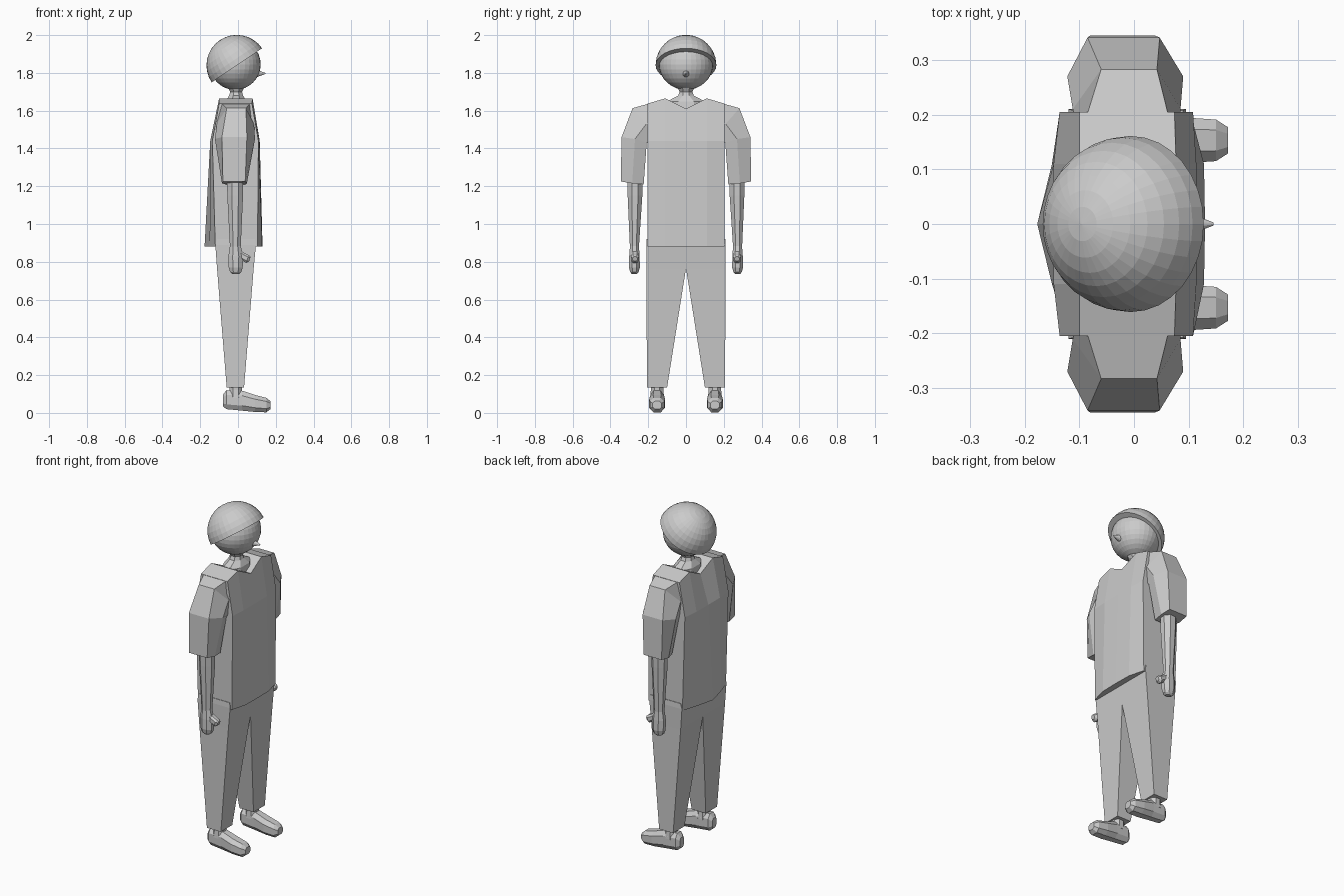
import bpy, bmesh, math
from mathutils import Matrix, Vector

if "Cube" in bpy.data.objects:
    bpy.data.objects.remove(bpy.data.objects["Cube"])

grey = bpy.data.materials.new("plain grey")
grey.diffuse_color = (0.6, 0.6, 0.6, 1)
grey.use_nodes = True
grey.node_tree.nodes["Principled BSDF"].inputs["Base Color"].default_value = grey.diffuse_color


def finish(name, bm):
    bmesh.ops.recalc_face_normals(bm, faces=bm.faces)
    me = bpy.data.meshes.new(name)
    bm.to_mesh(me)
    bm.free()
    me.materials.append(grey)
    ob = bpy.data.objects.new(name, me)
    bpy.context.collection.objects.link(ob)
    return ob


def loft(name, rings):
    """Skin a list of equal-length point rings and cap both ends."""
    bm = bmesh.new()
    vs = [[bm.verts.new(p) for p in r] for r in rings]
    n = len(vs[0])
    for a, b in zip(vs, vs[1:]):
        for i in range(n):
            j = (i + 1) % n
            bm.faces.new((a[i], a[j], b[j], b[i]))
    bm.faces.new(vs[0])
    bm.faces.new(vs[-1])
    return finish(name, bm)


def ellipse(cx, cy, z, rx, ry, n=8):
    return [(cx + rx * math.cos(2 * math.pi * (i + .5) / n),
             cy + ry * math.sin(2 * math.pi * (i + .5) / n), z) for i in range(n)]


def rect(x0, x1, y0, y1, z):
    return [(x0, y0, z), (x1, y0, z), (x1, y1, z), (x0, y1, z)]


OCT = [(1, -.5), (1, .5), (.5, 1), (-.5, 1), (-1, .5), (-1, -.5), (-.5, -1), (.5, -1)]

# head
bm = bmesh.new()
bmesh.ops.create_uvsphere(bm, u_segments=32, v_segments=16, radius=1,
    matrix=Matrix.Translation((-.015, 0, 1.845)) @ Matrix.Diagonal((.135, .143, .135, 1)))
finish("head", bm)

# cap: half sphere tipped backwards
bm = bmesh.new()
bmesh.ops.create_uvsphere(bm, u_segments=32, v_segments=16, radius=.161)
cut = bmesh.ops.bisect_plane(bm, geom=bm.verts[:] + bm.edges[:] + bm.faces[:], dist=1e-4,
                             plane_co=(0, 0, 0), plane_no=(0, 0, 1), clear_inner=True)
bmesh.ops.holes_fill(bm, edges=[e for e in bm.edges if e.is_boundary], sides=0)
bmesh.ops.transform(bm, verts=bm.verts, matrix=Matrix.Translation((-.006, 0, 1.84))
                    @ Matrix.Rotation(math.radians(-34), 4, 'Y'))
finish("cap", bm)

# nose
bm = bmesh.new()
bmesh.ops.create_cone(bm, cap_ends=True, segments=10, radius1=.022, radius2=.003, depth=.05,
    matrix=Matrix.Translation((.12, 0, 1.797)) @ Matrix.Rotation(math.pi / 2, 4, 'Y'))
finish("nose", bm)

# neck flaring into the collar
loft("neck", [ellipse(-.01, 0, z, rx, ry) for z, rx, ry in
     [(1.58, .07, .11), (1.648, .06, .11), (1.68, .04, .045), (1.70, .034, .037), (1.735, .055, .055)]])

# shirt body: side-on sections strung across y
# y, bottom back/front, chest back/front, top back/front, top height
cols = [(0, -.177, .13, -.147, .115, -.095, .085, 1.61),
        (.11, -.15, .128, -.147, .114, -.10, .077, 1.665),
        (.205, -.12, .103, -.136, .108, -.10, .074, 1.637)]
cols = [(-c[0],) + c[1:] for c in cols[:0:-1]] + cols
loft("shirt_body", [[(b0, y, .88), (c0, y, 1.44), (t0, y, tz), (t1, y, tz), (c1, y, 1.44), (b1, y, .88)]
                    for y, b0, b1, c0, c1, t0, t1, tz in cols])

# sleeve rings: outer, middle, inner as (back x, front x, y, z)
SLEEVE = [[(-.095, .07, .17, 1.645), (-.11, .085, .16, 1.53), (-.10, .07, .15, 1.43)],
          [(-.06, .042, .283, 1.613), (-.112, .085, .21, 1.53), (-.10, .07, .18, 1.43)],
          [(-.085, .047, .341, 1.46), (-.122, .09, .27, 1.45), (-.10, .07, .208, 1.43)],
          [(-.08, .038, .345, 1.225), (-.085, .047, .285, 1.215), (-.065, .04, .224, 1.21)]]

# shoe sections: x, bottom, top, half width
SHOE = [(-.08, .035, .095, .02), (-.062, .02, .12, .034), (.02, .012, .118, .037),
        (.09, .005, .095, .042), (.15, .003, .08, .038), (.172, .02, .062, .024)]

# limbs, mirrored left and right
for side, s in (("right", -1), ("left", 1)):
    rings = []
    for o, m, i in SLEEVE:
        pts = [(p[0], p[2], p[3]) for p in (o, m, i)] + [(p[1], p[2], p[3]) for p in (i, m, o)]
        rings.append([(x, s * y, z) for x, y, z in pts])
    loft(side + "_sleeve", rings)

    # forearm and hand
    loft(side + "_forearm", [ellipse(-.015, s * .27, 1.27, .047, .044),
                             ellipse(-.015, s * .27, 1.15, .045, .042),
                             ellipse(-.014, s * .273, .88, .031, .026)])
    loft(side + "_hand", [ellipse(x, s * .273, z, rx, ry) for x, z, rx, ry in
         [(-.014, .89, .030, .025), (-.012, .83, .042, .03), (-.012, .77, .040, .031),
          (-.012, .745, .032, .024), (-.012, .735, .018, .014)]])
    loft(side + "_thumb", [[(x + b * r * .3, s * .27 + a * r, z + b * r) for a, b in OCT]
         for x, z, r in [(.0, .845, .02), (.03, .825, .02), (.05, .815, .021), (.063, .815, .012)]])

    # trouser leg
    y = lambda a, b: sorted((s * a, s * b))
    loft(side + "_trouser_leg", [rect(-.06, .032, *y(.10, .207), .135),
                                 rect(-.111, .083, *y(0, .209), .765),
                                 rect(-.12, .095, *y(0, .21), .89),
                                 rect(-.11, .09, *y(0, .208), .92)])

    # ankle and shoe
    loft(side + "_ankle", [ellipse(-.012, s * .153, .08, .042, .040),
                           ellipse(-.012, s * .153, .12, .036, .036),
                           ellipse(-.012, s * .153, .20, .036, .036)])
    loft(side + "_shoe", [[(x, s * .153 + a * w, (z0 + z1) / 2 + b * (z1 - z0) / 2) for a, b in OCT]
                          for x, z0, z1, w in SHOE])
